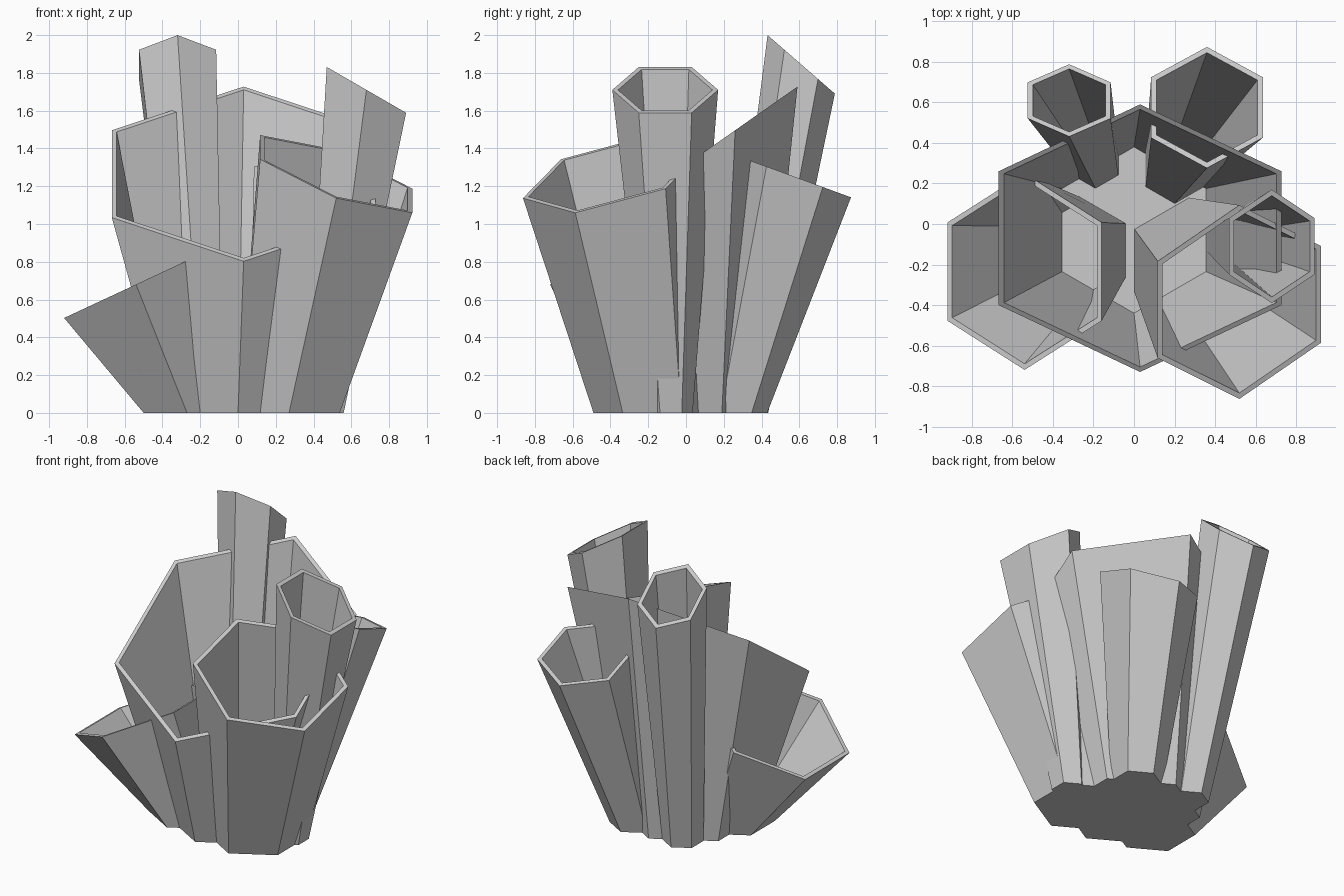
import bpy, bmesh
from math import radians, sin, cos, pi
from mathutils import Matrix, Vector

cube = bpy.data.objects.get("Cube")
if cube:
    bpy.data.objects.remove(cube, do_unlink=True)

# Single stone-grey colour
GREY = (0.6, 0.6, 0.6, 1.0)
mat = bpy.data.materials.new("stone_grey")
mat.use_nodes = True
mat.diffuse_color = GREY
mat.node_tree.nodes["Principled BSDF"].inputs["Base Color"].default_value = GREY

WALL = 0.03
FLOOR = 0.01


def hex_ring(bm, centre, radius, tilt_x=0, tilt_y=0):
    """Six-sided ring with corners toward +y and -y, tilted in degrees."""
    rot = Matrix.Rotation(radians(tilt_x), 3, 'X') @ Matrix.Rotation(radians(tilt_y), 3, 'Y')
    ring = []
    for i in range(6):
        a = pi / 2 + i * pi / 3
        ring.append(bm.verts.new(Vector(centre) + rot @ Vector((radius * cos(a), radius * sin(a), 0))))
    return ring


def bridge(bm, lower, upper):
    for i in range(6):
        j = (i + 1) % 6
        bm.faces.new((lower[i], lower[j], upper[j], upper[i]))


def tube(name, base, base_r, top, top_r, tilt_x=0, tilt_y=0):
    """Flared hollow tube with a flat foot and a slanted open rim."""
    bm = bmesh.new()
    foot = hex_ring(bm, (*base, 0), base_r)
    rim_out = hex_ring(bm, top, top_r, tilt_x, tilt_y)
    rim_in = hex_ring(bm, top, top_r - WALL, tilt_x, tilt_y)
    floor = hex_ring(bm, (*base, FLOOR), base_r - WALL)
    for lower, upper in ((foot, rim_out), (rim_out, rim_in), (rim_in, floor)):
        bridge(bm, lower, upper)
    bm.faces.new(floor)
    bm.faces.new(foot[::-1])
    bmesh.ops.recalc_face_normals(bm, faces=bm.faces)
    mesh = bpy.data.meshes.new(name)
    bm.to_mesh(mesh)
    bm.free()
    mesh.materials.append(mat)
    obj = bpy.data.objects.new(name, mesh)
    bpy.context.collection.objects.link(obj)


# Cluster of interpenetrating tubes
tube("centre_tube", (0.0, -0.03), 0.44, (0.03, -0.07, 1.265), 0.806, tilt_x=35)
tube("front_left_tube", (0.27, -0.18), 0.31, (0.52, -0.385, 1.265), 0.495, tilt_x=15, tilt_y=20)
tube("low_right_tube", (-0.27, -0.13), 0.265, (-0.54, -0.235, 0.68), 0.485, tilt_y=-25)
tube("tall_back_right_tube", (-0.19, 0.305), 0.13, (-0.32, 0.61, 1.845), 0.236, tilt_x=-41)
tube("back_left_tube", (0.2, 0.265), 0.165, (0.36, 0.575, 1.25), 0.318, tilt_x=-20)
tube("tall_left_tube", (0.46, -0.08), 0.115, (0.68, -0.11, 1.71), 0.28, tilt_y=30)
